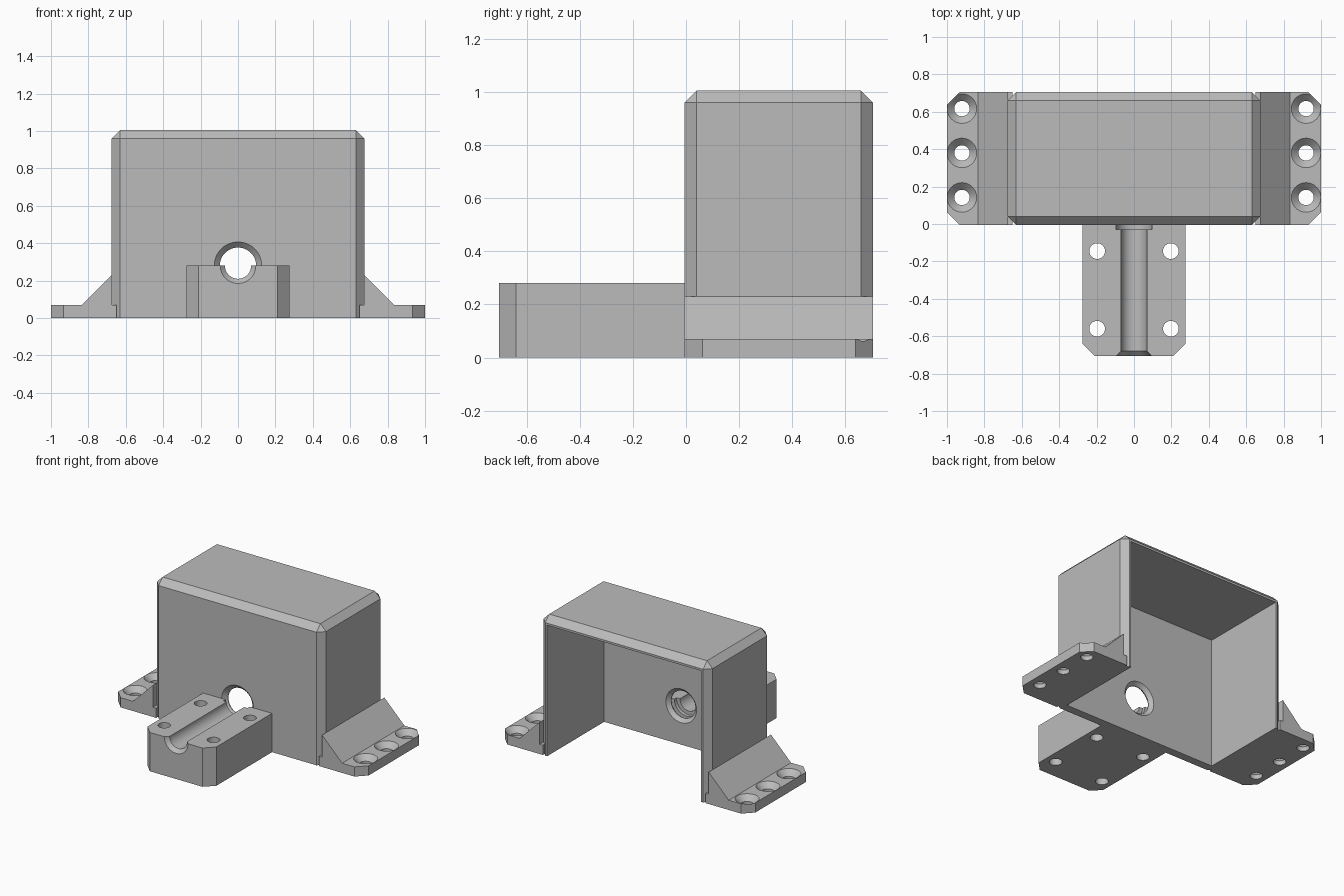
import bpy, bmesh, math
from mathutils import Matrix

if "Cube" in bpy.data.objects:
    bpy.data.objects.remove(bpy.data.objects["Cube"], do_unlink=True)

grey = bpy.data.materials.new("plain grey")
grey.use_nodes = True
colour = (0.5, 0.5, 0.5, 1)
grey.diffuse_color = colour
grey.node_tree.nodes["Principled BSDF"].inputs["Base Color"].default_value = colour

FRONT, BACK, FOOT_H = -0.005, 0.705, 0.07
BORE_Z = 0.28


def finish(bm, name):
    bmesh.ops.recalc_face_normals(bm, faces=bm.faces)
    mesh = bpy.data.meshes.new(name)
    bm.to_mesh(mesh)
    bm.free()
    mesh.materials.append(grey)
    ob = bpy.data.objects.new(name, mesh)
    bpy.context.collection.objects.link(ob)
    return ob


def box_bm(x0, x1, y0, y1, z0, z1):
    size = Matrix.Diagonal((x1 - x0, y1 - y0, z1 - z0, 1))
    move = Matrix.Translation(((x0 + x1) / 2, (y0 + y1) / 2, (z0 + z1) / 2))
    bm = bmesh.new()
    bmesh.ops.create_cube(bm, size=1, matrix=move @ size)
    return bm


def chamfer(bm, width, rule):
    edges = [e for e in bm.edges if rule(*[v.co for v in e.verts])]
    bmesh.ops.bevel(bm, geom=edges, offset=width, segments=1,
                    affect='EDGES', profile=0.5)


def upright(a, b):
    return abs(a.z - b.z) > 0.01 and abs(a.x - b.x) + abs(a.y - b.y) < 0.001


def round_cutter(name, profile, place, sides=48):
    """Solid of revolution from (radius, distance along axis) pairs."""
    bm = bmesh.new()
    rings = []
    for r, t in profile:
        angles = [2 * math.pi * i / sides for i in range(sides)]
        rings.append([bm.verts.new((r * math.cos(a), r * math.sin(a), t)) for a in angles])
    for low, high in zip(rings, rings[1:]):
        for i in range(sides):
            j = (i + 1) % sides
            bm.faces.new((low[i], low[j], high[j], high[i]))
    bm.faces.new(rings[0][::-1])
    bm.faces.new(rings[-1])
    bm.transform(place)
    return finish(bm, name)


def cut(ob, cutters):
    bpy.context.view_layer.objects.active = ob
    for c in cutters:
        mod = ob.modifiers.new("cut", 'BOOLEAN')
        mod.operation, mod.solver, mod.object = 'DIFFERENCE', 'EXACT', c
        bpy.ops.object.modifier_apply(modifier=mod.name)
        bpy.data.objects.remove(c, do_unlink=True)


def smooth(ob):
    bpy.ops.object.select_all(action='DESELECT')
    ob.select_set(True)
    bpy.context.view_layer.objects.active = ob
    bpy.ops.object.shade_smooth_by_angle(angle=math.radians(25))


# Axis of the bore runs along +y
bore_axis = Matrix.Translation((0, 0, BORE_Z)) @ Matrix.Rotation(-math.pi / 2, 4, 'X')

# Housing: chamfered shell, open at the back and underneath
bm = box_bm(-0.675, 0.675, FRONT, BACK, 0, 1.005)
chamfer(bm, 0.045, lambda a, b: a.z + b.z > 0.5)
housing = finish(bm, "housing")
cavity = finish(box_bm(-0.615, 0.615, 0.055, 1, -0.2, 0.945), "cavity_cutter")
wall_hole = round_cutter("wall_hole_cutter", [
    (0.137, -0.015), (0.097, 0.025), (0.097, 0.03), (0.137, 0.07)], bore_axis)
cut(housing, [cavity, wall_hole])
smooth(housing)

# Shaft block: half-round groove and four bolt holes
bm = box_bm(-0.275, 0.275, -0.705, FRONT, 0, BORE_Z)
chamfer(bm, 0.065, lambda a, b: upright(a, b) and a.y < -0.5)
block = finish(bm, "shaft_block")
cutters = [round_cutter("groove_cutter", [
    (0.105, -0.715), (0.07, -0.68), (0.07, -0.03), (0.097, -0.03), (0.097, 0.05)],
    bore_axis)]
for x in (-0.197, 0.197):
    for y in (-0.56, -0.145):
        cutters.append(round_cutter("bolt_hole_cutter", [(0.042, -0.1), (0.042, 0.4)],
                                    Matrix.Translation((x, y, 0)), 32))
cut(block, cutters)
smooth(block)

# Mounting feet: gusseted flange with three countersunk screw holes
section = [(0.65, 0), (1, 0), (1, FOOT_H), (0.835, FOOT_H),
           (0.675, 0.23), (0.675, FOOT_H), (0.65, FOOT_H)]
for side, name in ((1, "left_foot"), (-1, "right_foot")):
    bm = bmesh.new()
    face = bm.faces.new([bm.verts.new((side * x, FRONT, z)) for x, z in section])
    grown = bmesh.ops.extrude_face_region(bm, geom=[face])["geom"]
    bmesh.ops.translate(bm, vec=(0, BACK - FRONT, 0),
                        verts=[v for v in grown if isinstance(v, bmesh.types.BMVert)])
    chamfer(bm, 0.067, lambda a, b: upright(a, b) and abs(a.x) > 0.95)
    foot = finish(bm, name)
    cut(foot, [round_cutter("screw_hole_cutter", [
        (0.041, -0.1), (0.041, 0.032), (0.079, FOOT_H), (0.079, 0.3)],
        Matrix.Translation((side * 0.92, y, 0)), 40) for y in (0.142, 0.38, 0.617)])
    smooth(foot)
